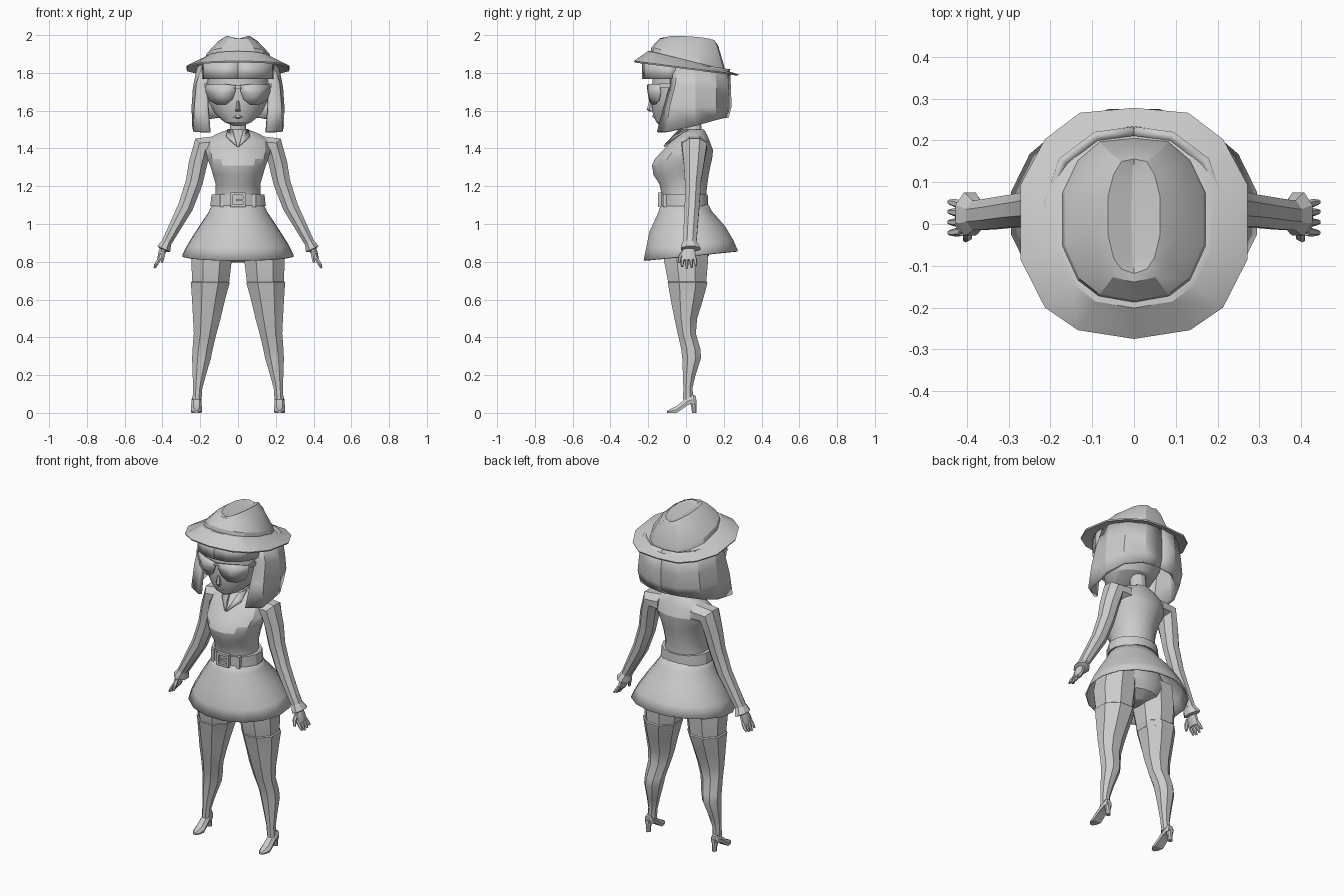
import bpy, bmesh, math
from mathutils import Vector


def finish(name, bm, mirror=False, thick=0):
    bmesh.ops.recalc_face_normals(bm, faces=bm.faces)
    me = bpy.data.meshes.new(name)
    bm.to_mesh(me)
    bm.free()
    ob = bpy.data.objects.new(name, me)
    bpy.context.collection.objects.link(ob)
    if thick:
        m = ob.modifiers.new("Solidify", 'SOLIDIFY')
        m.thickness, m.offset = thick, 0
    if mirror:
        ob.modifiers.new("Mirror", 'MIRROR').use_clip = True
    return ob


def loft(name, rings, caps=True, closed=True, **kw):
    """Skin a list of point rings."""
    bm = bmesh.new()
    vs = [[bm.verts.new(p) for p in r] for r in rings]
    n = len(vs[0])
    for a, b in zip(vs, vs[1:]):
        for i in range(n if closed else n - 1):
            j = (i + 1) % n
            bm.faces.new((a[i], a[j], b[j], b[i]))
    if caps and closed:
        bm.faces.new(vs[0])
        bm.faces.new(vs[-1])
    return finish(name, bm, **kw)


def ell(cx, cy, z, rx, ry, n=12, tilt=0):
    pts = []
    for i in range(n):
        a = 2 * math.pi * (i + .5) / n
        y = cy + ry * math.sin(a)
        pts.append((cx + rx * math.cos(a), y, z + tilt * y))
    return pts


def fb(z, front, back, rx, n=16, tilt=0):
    """Ring given by its front and back depth."""
    return ell(0, (front + back) / 2, z, rx, (back - front) / 2 * 1.02, n, tilt)


def limb(name, path, n=8, **kw):
    """Tube along (x, y, z, width, depth), bending in the xz plane."""
    rings = []
    for i, (x, y, z, w, d) in enumerate(path):
        p, q = path[max(i - 1, 0)], path[min(i + 1, len(path) - 1)]
        t = Vector((q[0] - p[0], 0, q[2] - p[2])).normalized()
        s = Vector((-t.z, 0, t.x))
        ring = []
        for k in range(n):
            a = 2 * math.pi * (k + .5) / n
            ring.append(Vector((x, y + d * math.sin(a), z)) + s * w * math.cos(a))
        rings.append(ring)
    return loft(name, rings, **kw)


def box(name, c, s, **kw):
    bm = bmesh.new()
    bmesh.ops.create_cube(bm, size=1)
    for v in bm.verts:
        v.co = Vector([v.co[i] * s[i] + c[i] for i in range(3)])
    return finish(name, bm, **kw)


# Hat: one 14-sided outline scaled into brim, band and creased crown
half = [(0, .278), (.13, .266), (.213, .203), (.272, .093),
        (.272, -.084), (.213, -.2), (.134, -.254), (0, -.275)]
outline = half + [(-x, y) for x, y in half[-2:0:-1]]


def hat_ring(sx, sy, cy, z, tilt, vee=0):
    return [(x * sx, y * sy + cy, z + tilt * (y * sy + cy) + vee * abs(x * sx)) for x, y in outline]


loft("hat", [hat_ring(.6, .62, .01, 1.85, -.2), hat_ring(.99, .99, 0, 1.82, -.128),
             hat_ring(1, 1, 0, 1.828, -.128), hat_ring(.69, .76, .008, 1.865, -.25),
             hat_ring(.63, .71, .008, 1.868, -.25), hat_ring(.61, .695, .008, 1.89, -.25),
             hat_ring(.38, .56, .015, 1.965, -.13), hat_ring(.23, .495, .018, 1.972, -.06, .35),
             hat_ring(.02, .45, .018, 1.966, -.05)])

# Head, neck and face details
loft("head", [ell(0, *r, 16) for r in [
    (-.115, 1.52, .025, .022), (-.09, 1.54, .075, .07), (-.045, 1.59, .13, .135),
    (-.025, 1.65, .158, .16), (-.02, 1.72, .167, .165), (-.01, 1.84, .16, .16)]])
loft("neck", [ell(0, .045, 1.46, .06, .055), ell(0, .04, 1.50, .045, .045), ell(0, .03, 1.58, .045, .045)])
loft("nose", [ell(0, -.165, 1.595, .016, .03, 6), ell(0, -.18, 1.605, .014, .028, 6),
              ell(0, -.175, 1.65, .007, .02, 6)])
loft("lips", [ell(0, -.14, 1.557, .015, .025, 8), ell(0, -.15, 1.565, .033, .03, 8),
              ell(0, -.152, 1.577, .02, .028, 8)])

# Bob hair and fringe
rows = [
    [(.15, -.08, 1.84), (.18, -.04, 1.84), (.205, .05, 1.84), (.17, .15, 1.83), (.09, .21, 1.82), (0, .222, 1.82)],
    [(.165, -.075, 1.74), (.212, -.05, 1.74), (.228, .05, 1.72), (.19, .155, 1.71), (.1, .215, 1.7), (0, .228, 1.7)],
    [(.16, -.11, 1.62), (.222, -.08, 1.62), (.235, .05, 1.62), (.2, .155, 1.62), (.1, .215, 1.62), (0, .23, 1.62)],
    [(.15, -.145, 1.485), (.228, -.10, 1.488), (.232, .05, 1.52), (.19, .145, 1.55), (.1, .2, 1.565), (0, .215, 1.565)]]
loft("hair", rows, closed=False, mirror=True, thick=.022)
arc = [(0, -.222), (.075, -.212), (.135, -.175), (.172, -.11), (.182, -.055)]
loft("fringe", [[(x, y, z + .0 * y) for x, y in arc] for z in (1.855, 1.768)],
     closed=False, mirror=True, thick=.02)

# Sunglasses: curved lenses, bridge and temples
bm = bmesh.new()
lens = [(.012, 1.735), (.09, 1.742), (.168, 1.738), (.17, 1.70), (.152, 1.655),
        (.11, 1.632), (.06, 1.635), (.03, 1.66), (.014, 1.70)]
lv = [bm.verts.new((x, -.205 + 2.3 * x * x + (1.74 - z) * .12, z)) for x, z in lens]
mid = bm.verts.new((.09, -.193, 1.69))
for i in range(len(lv)):
    bm.faces.new((mid, lv[i], lv[(i + 1) % len(lv)]))
finish("sunglass_lenses", bm, mirror=True, thick=.008)
box("sunglass_bridge", (0, -.2, 1.725), (.04, .012, .014))
box("sunglass_temples", (.172, -.085, 1.733), (.01, .11, .02), mirror=True)

# Blouse body and collar
loft("blouse", [fb(*r) for r in [
    (1.09, -.122, .108, .132), (1.15, -.128, .106, .122), (1.21, -.14, .113, .12),
    (1.26, -.172, .12, .135), (1.31, -.18, .13, .15), (1.345, -.165, .138, .165),
    (1.39, -.122, .143, .175), (1.44, -.075, .125, .17), (1.475, -.035, .11, .12),
    (1.50, -.005, .095, .055)]])
bm = bmesh.new()
bm.faces.new([bm.verts.new(p) for p in
              [(.004, -.116, 1.41), (.062, -.06, 1.462), (.052, .01, 1.5), (.028, -.035, 1.497)]])
finish("collar", bm, mirror=True, thick=.012)

# Belt with square buckle
loft("belt", [fb(1.095, -.132, .117, .15), fb(1.155, -.134, .115, .143)])
for s in (-1, 1):
    box("buckle_side", (s * .033, -.137, 1.128), (.013, .022, .075))
    box("buckle_bar", (0, -.137, 1.128 + s * .031), (.07, .022, .013))
box("buckle_pin", (.01, -.137, 1.128), (.04, .018, .01))
box("belt_loop", (.085, -.112, 1.125), (.018, .02, .07), mirror=True)

# Flared skirt, hem rising at the back
loft("skirt", [fb(*r) for r in [
    (1.11, -.125, .11, .132), (1.06, -.145, .135, .155, 16, .03), (.97, -.19, .205, .215, 16, .07),
    (.89, -.207, .247, .265, 16, .09), (.828, -.22, .272, .297, 16, .1)]], caps=False, thick=.008)

# Pelvis, thighs and stockings
loft("pelvis", [fb(*r) for r in [
    (1.05, -.11, .1, .12), (.95, -.125, .13, .185), (.88, -.12, .135, .2), (.83, -.1, .12, .13),
    (.795, -.05, .07, .03)]])


def leg(name, rows, **kw):
    loft(name, [ell(cx, cy, z, rx, ry, 8) for cx, cy, z, rx, ry in rows], mirror=True, **kw)


leg("thighs", [(.13, .005, .93, .105, .122), (.14, 0, .81, .116, .127), (.146, .008, .66, .103, .104)])
leg("stockings", [(.147, .008, .695, .106, .108), (.147, .008, .69, .112, .114), (.149, .008, .668, .107, .109),
                  (.157, .004, .59, .093, .09), (.165, -.001, .5, .079, .065), (.174, .004, .42, .065, .052),
                  (.187, .025, .34, .058, .055), (.193, .03, .29, .054, .054), (.205, .017, .2, .038, .036),
                  (.213, .01, .13, .026, .026), (.217, .012, .07, .026, .03)])

# High-heeled shoes
shoe = [(-.10, 0, .012, .01), (-.08, 0, .022, .024), (-.05, 0, .036, .03), (-.02, .02, .06, .028),
        (.01, .042, .088, .026), (.04, .052, .095, .026), (.052, .055, .09, .018)]
loft("shoes", [[(.22 + w * a, y, lo + (hi - lo) * b) for a, b in
                [(-.9, 0), (.9, 0), (1, .45), (.55, 1), (-.55, 1), (-1, .45)]]
               for y, lo, hi, w in shoe], mirror=True)
leg("heels", [(.22, .044, 0, .014, .014), (.22, .042, .03, .015, .014), (.22, .036, .07, .023, .021)])

# Sleeves, cuffs, hands and fingers
limb("sleeves", [(.11, .045, 1.415, .055, .075), (.188, .045, 1.412, .06, .072), (.212, .042, 1.32, .053, .058),
                 (.232, .037, 1.22, .049, .046), (.278, .032, 1.09, .044, .042), (.342, .024, .97, .034, .04),
                 (.382, .02, .895, .028, .038)], mirror=True)
limb("cuffs", [(.376, .02, .905, .028, .038), (.386, .022, .885, .034, .05), (.393, .024, .868, .04, .056),
               (.396, .022, .862, .025, .035)], mirror=True)
limb("palms", [(.388, .018, .885, .02, .028), (.404, .014, .845, .02, .038), (.416, .014, .808, .014, .04)],
     mirror=True)
for i, (y, drop) in enumerate([(-.02, .008), (.004, 0), (.028, .004), (.05, .014)]):
    limb("finger_%d" % i, [(.412, y * .9, .82, .011, .011), (.428, y, .795, .011, .01),
                           (.442, y * 1.05, .766 + drop, .006, .006)], n=6, mirror=True)
limb("thumbs", [(.398, -.012, .855, .013, .014), (.398, -.03, .83, .012, .012),
                (.403, -.037, .795, .007, .007)], n=6, mirror=True)

# Soft shading with kept creases
for ob in bpy.data.objects:
    ob.select_set(ob.type == 'MESH')
    bpy.context.view_layer.objects.active = ob
bpy.ops.object.shade_smooth_by_angle(angle=math.radians(24))
